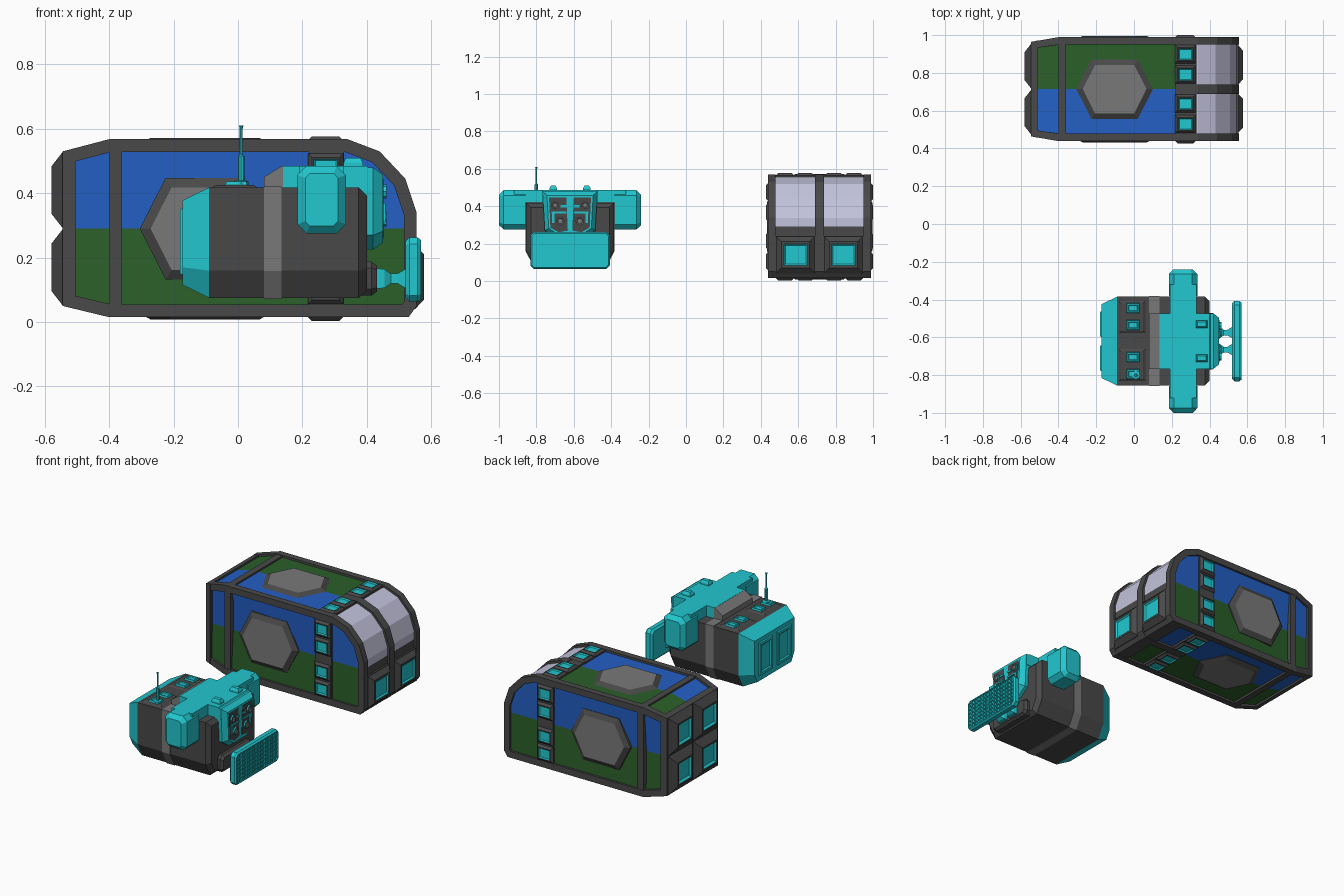
import bpy, bmesh, math
from mathutils import Matrix, Vector

if "Cube" in bpy.data.objects:
    bpy.data.objects.remove(bpy.data.objects["Cube"])

COLORS = {
    "dark_grey": (0.066, 0.066, 0.066), "mid_grey": (0.19, 0.19, 0.19),
    "cyan": (0.016, 0.58, 0.63), "blue": (0.017, 0.115, 0.56),
    "green": (0.024, 0.115, 0.022), "glass_lavender": (0.55, 0.55, 0.72),
}
MATS = list(COLORS)
for n, c in COLORS.items():
    bpy.data.materials.new(n).diffuse_color = (*c, 1)
DARK, GREY, CYAN, BLUE, GREEN, GLASS = range(6)


def offset(poly, d):
    """Move every edge of a counter-clockwise polygon inwards by d."""
    out = []
    for i, p in enumerate(poly):
        p, a, b = Vector(p), Vector(poly[i - 1]), Vector(poly[(i + 1) % len(poly)])
        e1, e2 = (p - a).normalized(), (b - p).normalized()
        n1, n2 = Vector((-e1.y, e1.x)), Vector((-e2.y, e2.x))
        out.append(p + (n1 + n2) * (d / (1 + n1.dot(n2))))
    return out


def finish(name, bm):
    bmesh.ops.recalc_face_normals(bm, faces=bm.faces)
    me = bpy.data.meshes.new(name)
    bm.to_mesh(me)
    bm.free()
    for m in MATS:
        me.materials.append(bpy.data.materials[m])
    ob = bpy.data.objects.new(name, me)
    bpy.context.collection.objects.link(ob)
    return ob


def loft(name, poly, M, levels, mats, ring=False, warp=None, rule=None):
    """Stack polygon rings (inset, height); mats colours each strip and the end cap."""
    bm = bmesh.new()
    rows = [[bm.verts.new(M @ Vector((*p, h))) for p in offset(poly, d)] for d, h in levels]
    n = len(poly)
    mat = lambda k: mats[min(k, len(mats) - 1)]
    pairs = list(zip(rows, rows[1:])) + ([(rows[-1], rows[0])] if ring else [])
    for k, (a, b) in enumerate(pairs):
        for i in range(n):
            j = (i + 1) % n
            bm.faces.new((a[i], a[j], b[j], b[i])).material_index = mat(k)
    if not ring:
        bm.faces.new(rows[0][::-1]).material_index = mats[0]
        bm.faces.new(rows[-1]).material_index = mat(len(levels) - 1)
    if rule:
        rule(bm)
    if warp:
        for v in bm.verts:
            warp(v)
    return finish(name, bm)


def rect(u, v, w, h):
    return [(u - w / 2, v - h / 2), (u + w / 2, v - h / 2), (u + w / 2, v + h / 2), (u - w / 2, v + h / 2)]


def octagon(u, v, w, h, c):
    a, b = w / 2, h / 2
    return [(u + x, v + y) for x, y in ((-a + c, -b), (a - c, -b), (a, -b + c), (a, b - c),
                                        (a - c, b), (-a + c, b), (-a, b - c), (-a, -b + c))]


def ngon(u, v, r, n):
    return [(u + r * math.cos(2 * math.pi * i / n), v + r * math.sin(2 * math.pi * i / n)) for i in range(n)]


T = Matrix.Translation
ALONG_X = Matrix(((0, 0, 1, 0), (1, 0, 0, 0), (0, 1, 0, 0), (0, 0, 0, 1)))    # (y, z) -> +x
ALONG_NX = Matrix(((0, 0, -1, 0), (-1, 0, 0, 0), (0, 1, 0, 0), (0, 0, 0, 1)))  # (-y, z) -> -x
ALONG_NY = Matrix.Rotation(math.pi / 2, 4, 'X')                               # (x, z) -> -y

# ---------------- Large module ----------------
C = T((0, 0.714, 0.29))
OUT = [(-0.545, -0.24), (-0.40, -0.275), (0.53, -0.275), (0.555, -0.24), (0.555, 0.05),
       (0.52, 0.155), (0.44, 0.24), (0.34, 0.278), (-0.40, 0.278), (-0.545, 0.24)]


def taper(v):
    """Narrow the tail end sideways."""
    if v.co.x < -0.4:
        v.co.y = 0.714 + (v.co.y - 0.714) * (1 - 0.09 * (-0.4 - v.co.x) / 0.145)


def panel_colours(bm):
    """Blue and green halves on the long sides, glass around the nose."""
    for no in ((0, 1, 0), (0, 0, 1)):
        bmesh.ops.bisect_plane(bm, geom=bm.verts[:] + bm.edges[:] + bm.faces[:],
                               plane_co=(0, 0.714, 0.29), plane_no=no)
    bmesh.ops.bisect_plane(bm, geom=bm.verts[:] + bm.edges[:] + bm.faces[:],
                           plane_co=(0.3, 0, 0), plane_no=(1, 0, 0))
    bm.normal_update()
    for f in bm.faces:
        c, n = f.calc_center_median(), f.normal
        if abs(n.y) > 0.7:
            f.material_index = BLUE if c.z > 0.29 else GREEN
        elif c.x > 0.3 and c.z > 0.2:
            f.material_index = GLASS
        elif c.x > 0.3 and abs(n.x) > 0.3:
            f.material_index = DARK
        else:
            f.material_index = BLUE if (c.y < 0.714) == (c.z > 0.29) else GREEN


loft("module_panels", offset(OUT, 0.013), C @ ALONG_NY, [(0, -0.262), (0, 0.262)], [BLUE],
     warp=taper, rule=panel_colours)
for s, side in ((1, "front"), (-1, "back")):
    loft(f"module_frame_{side}", OUT, C @ ALONG_NY,
         [(0, s * 0.235), (0, s * 0.275), (0.04, s * 0.275), (0.04, s * 0.235)], [DARK], ring=True, warp=taper)
loft("module_hoop_rear", rect(0, 0, 0.546, 0.55), C @ ALONG_X, [(0, -0.40), (0, -0.36)], [DARK])
loft("module_hoop_lights", rect(0, 0, 0.546, 0.55), C @ ALONG_X, [(0, 0.22), (0, 0.33)], [DARK])
loft("module_tail_plate", rect(0, 0, 0.516, 0.496), C @ ALONG_X, [(0.009, -0.545), (0, -0.51)], [DARK])
nose = [(0.3, -0.275)] + OUT[2:8] + [(0.3, 0.278)]
loft("module_nose_rib", nose, C @ ALONG_NY, [(0, -0.025), (0, 0.025)], [DARK])
loft("module_nose_sill", [(0.45, -0.274), (0.53, -0.274), (0.553, -0.24), (0.553, -0.05), (0.45, -0.05)],
     C @ ALONG_NY, [(0, -0.26), (0, 0.26)], [DARK])

# Hexagon hatches and light strips on all four long sides
hexa = [(-0.305, 0), (-0.225, -0.158), (0.02, -0.158), (0.10, 0), (0.02, 0.158), (-0.225, 0.158)]
for k, side in enumerate(("top", "front", "bottom", "back")):
    M = C @ Matrix.Rotation(k * math.pi / 2, 4, 'X')
    loft(f"hatch_{side}", hexa, M, [(0, 0.25), (0, 0.265), (0.03, 0.282)], [DARK, DARK, GREY])
    for i, v in enumerate((-0.185, -0.077, 0.077, 0.185)):
        loft(f"strip_light_{side}_{i}", rect(0.272, v, 0.11, 0.098), M,
             [(0, 0.26), (0, 0.274), (0.013, 0.287), (0.018, 0.287), (0.023, 0.28)],
             [DARK, DARK, DARK, CYAN])

# Tail blocks and nose lamps
for i in (-1, 1):
    for j in (-1, 1):
        loft(f"tail_block_{i}_{j}", rect(i * 0.122, j * 0.12, 0.236, 0.236), C @ ALONG_NX,
             [(0, 0.53), (0, 0.545), (0.045, 0.58), (0.055, 0.58), (0.065, 0.568)],
             [DARK, DARK, DARK, CYAN])
    loft(f"nose_lamp_{i}", rect(i * 0.128, -0.15, 0.21, 0.2), C @ ALONG_X,
         [(0, 0.53), (0, 0.55), (0.03, 0.578), (0.042, 0.578), (0.05, 0.57)], [DARK, DARK, DARK, CYAN])

# ---------------- Small vehicle ----------------
V = T((0, -0.62, 0))
HULL = [(-0.235, 0.16), (-0.19, 0.075), (0.19, 0.075), (0.235, 0.16), (0.235, 0.418), (-0.235, 0.418)]
loft("hull", HULL, V @ ALONG_X, [(0, -0.09), (0, 0.375), (0.025, 0.40)], [DARK])
loft("hull_tail", HULL, V @ ALONG_X, [(0, -0.09), (0.04, -0.172)], [CYAN])
loft("hull_stripe", HULL, V @ ALONG_X, [(-0.003, 0.08), (-0.003, 0.135)], [GREY])
for s in (-1, 1):
    loft(f"tail_window_{s}", rect(s * 0.09, 0.25, 0.14, 0.21), V @ ALONG_NX,
         [(0, 0.165), (0.005, 0.18), (0.02, 0.18), (0.028, 0.173)], [CYAN])

# Roof, grey wedge and front face
loft("roof_wedge", [(0.08, 0.41), (0.14, 0.41), (0.14, 0.484), (0.135, 0.484), (0.08, 0.45)],
     V @ ALONG_NY, [(0, -0.147), (0, 0.147)], [GREY])
loft("roof", [(0.135, 0.41), (0.42, 0.41), (0.42, 0.465), (0.40, 0.485), (0.135, 0.485)],
     V @ ALONG_NY, [(0, -0.147), (0, 0.147)], [CYAN])
face = [(-0.135, 0.27), (-0.07, 0.225), (0.07, 0.225), (0.135, 0.27), (0.147, 0.48), (-0.147, 0.48)]
loft("lamp_bezel", face, V @ ALONG_X, [(0, 0.37), (0, 0.42), (0.022, 0.45)], [CYAN])
for s in (-1, 1):
    panel = [(0.012, 0.27), (0.06, 0.26), (0.105, 0.285), (0.112, 0.445), (0.02, 0.445)]
    if s < 0:
        panel = [(-u, v) for u, v in reversed(panel)]
    loft(f"lamp_panel_{s}", panel, V @ ALONG_X, [(0, 0.44), (0, 0.452)], [DARK])
    for n, (u, v, r) in enumerate(((0.08, 0.405, 0.022), (0.052, 0.32, 0.024))):
        loft(f"headlamp_{s}_{n}", ngon(s * u, v, r, 8), V @ ALONG_X,
             [(0, 0.44), (0, 0.462), (0.006, 0.462), (0.009, 0.457)], [CYAN, GREY])
    for n, (u, v, w, h) in enumerate(((0.035, 0.40, 0.03, 0.012), (0.06, 0.365, 0.08, 0.01), (0.09, 0.335, 0.012, 0.05))):
        loft(f"lamp_pipe_{s}_{n}", rect(s * u, v, w, h), V @ ALONG_X, [(0, 0.44), (0, 0.458)], [CYAN])
    # Roof bumps and side pods
    loft(f"roof_bump_{s}", rect(0.358, s * 0.09, 0.06, 0.04), V, [(0, 0.48), (0, 0.495), (0.008, 0.51)], [CYAN])
    loft(f"side_pod_{s}", octagon(0.26, 0.38, 0.15, 0.21, 0.028), V @ ALONG_NY,
         [(0, s * 0.238), (0, s * 0.355), (0.024, s * 0.38)], [CYAN])
    # Roof light boxes
    loft(f"deck_box_{s}", rect(-0.01, s * 0.127, 0.14, 0.17), V, [(0, 0.4), (0, 0.418), (0.012, 0.426)], [DARK])
    for u in (0.085, 0.175):
        loft(f"deck_light_{s}_{u}", rect(-0.005, s * u, 0.07, 0.055), V,
             [(0, 0.42), (0.004, 0.437), (0.01, 0.437), (0.014, 0.432)], [CYAN])
    # Push arms
    loft(f"push_arm_{s}", rect(s * 0.045, 0.135, 0.066, 0.066), V @ ALONG_X,
         [(0, 0.42), (0.004, 0.455), (0.018, 0.475), (0.018, 0.495), (0, 0.525)], [CYAN])
loft("cross_arm", rect(0.26, 0.4525, 0.14, 0.065), V @ ALONG_NY, [(0, -0.3), (0, 0.3)], [CYAN])
loft("push_mount", octagon(0, 0.135, 0.3, 0.105, 0.02), V @ ALONG_X, [(0, 0.37), (0, 0.415), (0.012, 0.432)], [DARK])

# Front push plate with raised grid
loft("push_plate", octagon(0, 0.163, 0.425, 0.2, 0.02), V @ ALONG_X,
     [(0.012, 0.52), (0, 0.532), (0, 0.558), (0.008, 0.568), (0.014, 0.568), (0.014, 0.56)], [CYAN])
for i in range(1, 16):
    loft(f"grid_upright_{i}", rect(-0.2 + i * 0.025, 0.163, 0.006, 0.172), V @ ALONG_X, [(0, 0.555), (0, 0.567)], [CYAN])
for i in range(1, 7):
    loft(f"grid_rail_{i}", rect(0, 0.075 + i * 0.025, 0.397, 0.006), V @ ALONG_X, [(0, 0.555), (0, 0.566)], [CYAN])

# Antenna
loft("antenna", ngon(0.01, -0.18, 0.01, 8), V,
     [(-0.012, 0.42), (-0.012, 0.437), (0, 0.44), (0, 0.515), (0.005, 0.52), (0.005, 0.60), (0.003, 0.61)], [CYAN])

for m in bpy.data.materials:
    if m.users and not m.is_grease_pencil:
        m.use_nodes = True
        m.node_tree.nodes["Principled BSDF"].inputs["Base Color"].default_value = m.diffuse_color
